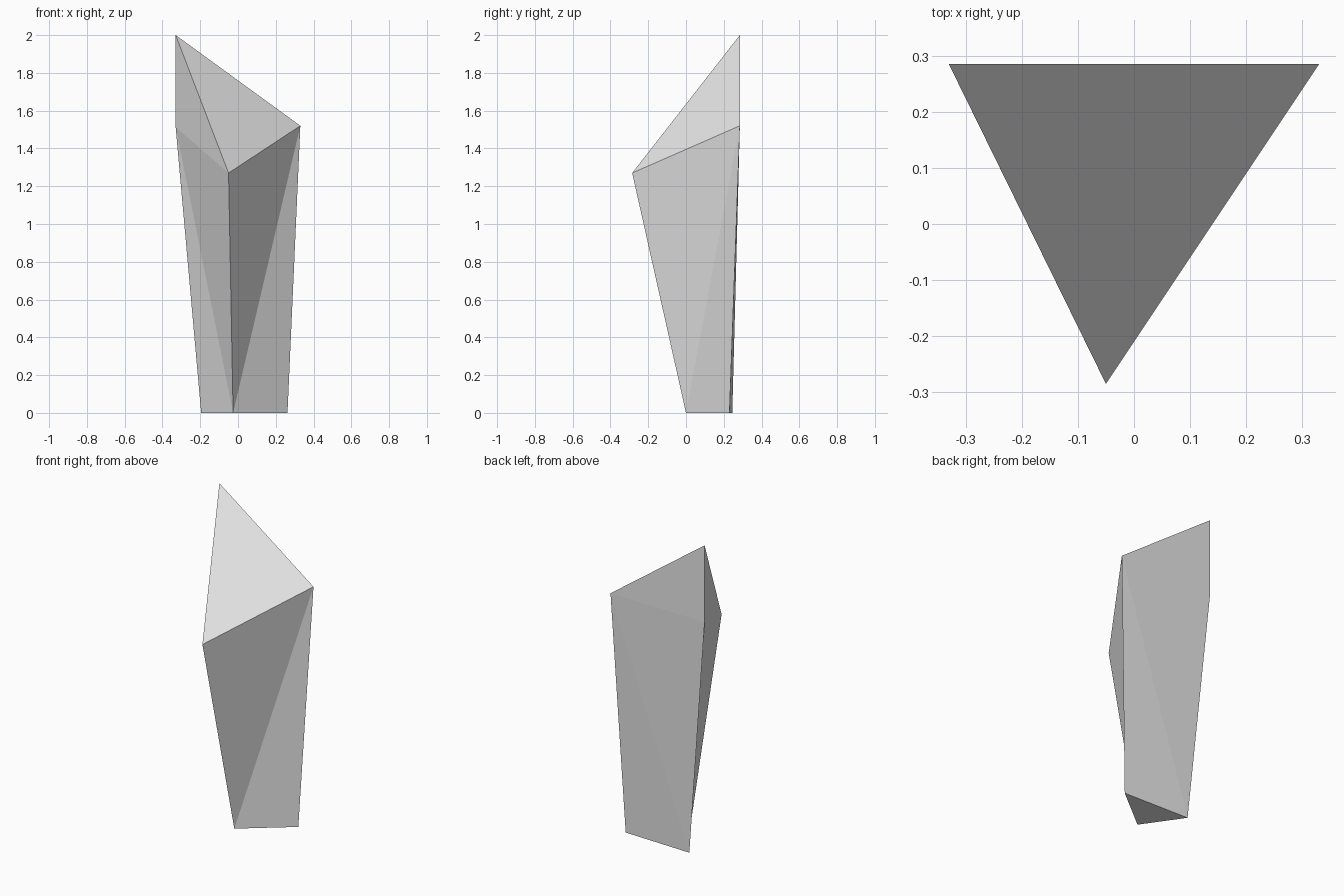
import bpy
import bmesh

cube = bpy.data.objects.get("Cube")
if cube:
    bpy.data.objects.remove(cube, do_unlink=True)

# Single pale grey stone colour
grey = (0.8, 0.8, 0.8, 1.0)
stone = bpy.data.materials.new("pale_grey")
stone.use_nodes = True
stone.diffuse_color = grey
stone.node_tree.nodes["Principled BSDF"].inputs["Base Color"].default_value = grey

# Corners of the shard: small base, flared shoulder, slanted tip
corners = {
    "base_right": (-0.195, 0.245, 0),
    "base_left": (0.262, 0.23, 0),
    "base_front": (-0.026, 0, 0),
    "shoulder": (-0.33, 0.285, 1.513),
    "tip_left": (0.33, 0.285, 1.52),
    "tip_front": (-0.05, -0.285, 1.27),
    "peak": (-0.33, 0.285, 2),
}

# Flat facets, grouped by side
facets = [
    # slanted top and underside
    ("peak", "tip_front", "tip_left"),
    ("base_right", "base_left", "base_front"),
    # back
    ("peak", "tip_left", "shoulder"),
    ("shoulder", "tip_left", "base_right"),
    ("tip_left", "base_left", "base_right"),
    # right flank
    ("peak", "shoulder", "tip_front"),
    ("shoulder", "base_front", "tip_front"),
    ("shoulder", "base_right", "base_front"),
    # left flank
    ("tip_front", "base_front", "tip_left"),
    ("base_front", "base_left", "tip_left"),
]

bm = bmesh.new()
verts = {name: bm.verts.new(co) for name, co in corners.items()}
for facet in facets:
    bm.faces.new([verts[name] for name in facet])
bmesh.ops.recalc_face_normals(bm, faces=bm.faces)

mesh = bpy.data.meshes.new("stone_shard")
bm.to_mesh(mesh)
bm.free()
mesh.materials.append(stone)
shard = bpy.data.objects.new("stone_shard", mesh)
bpy.context.collection.objects.link(shard)
